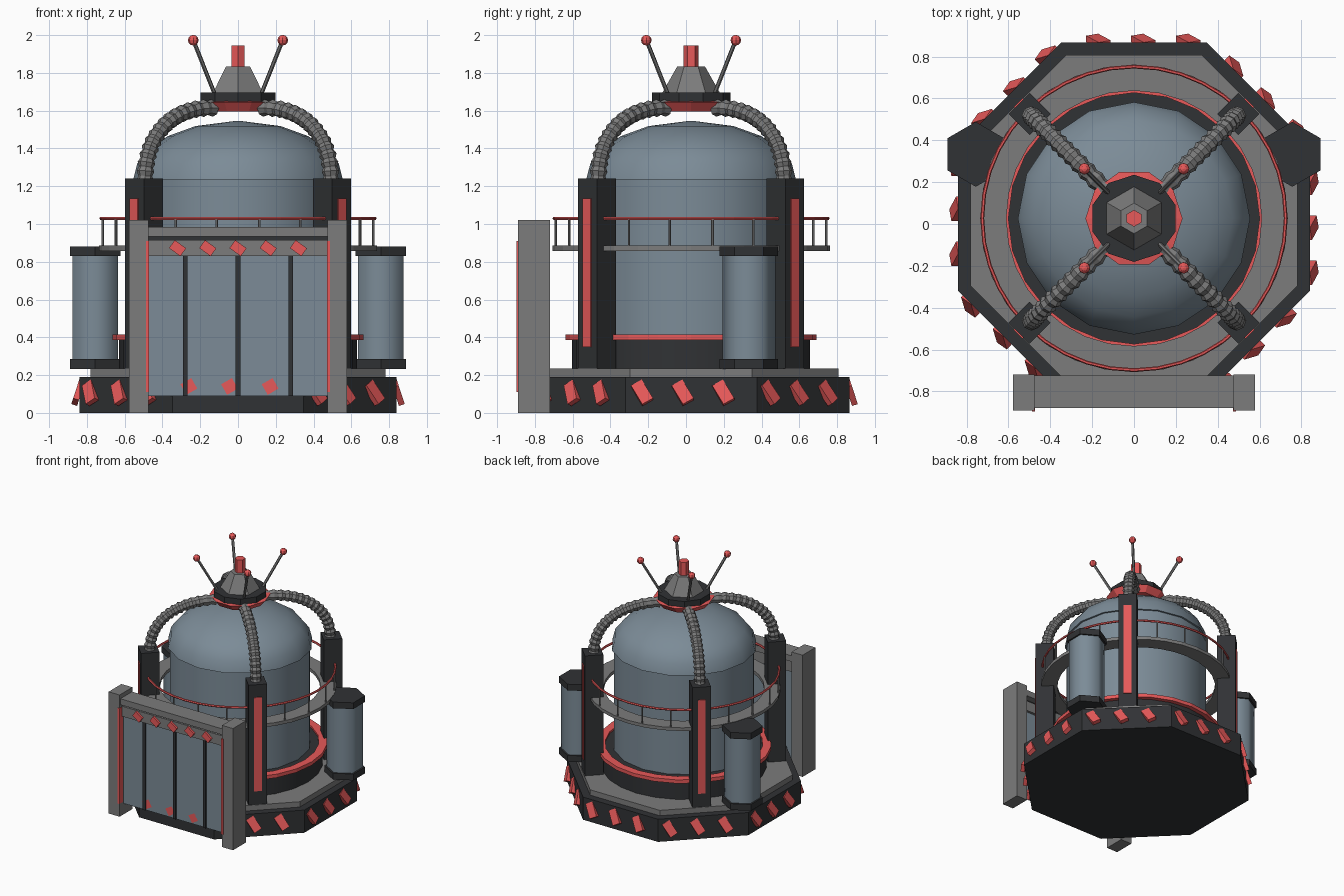
import bpy, bmesh
from math import sin, cos, pi, radians
from mathutils import Vector, Matrix

if "Cube" in bpy.data.objects:
    bpy.data.objects.remove(bpy.data.objects["Cube"])

CY = 0.027  # the round parts are centred slightly behind the origin


def material(name, rgb):
    m = bpy.data.materials.new(name)
    m.diffuse_color = (*rgb, 1)
    m.use_nodes = True
    m.node_tree.nodes["Principled BSDF"].inputs["Base Color"].default_value = m.diffuse_color
    return m


GREY = material("grey", (0.2, 0.2, 0.2))
DARK = material("dark", (0.03, 0.032, 0.035))
RED = material("red", (0.8, 0.1, 0.1))
BLUE = material("blue_grey", (0.2, 0.26, 0.31))


def finish(bm, name, mat, smooth=0):
    bmesh.ops.recalc_face_normals(bm, faces=bm.faces)
    me = bpy.data.meshes.new(name)
    bm.to_mesh(me)
    bm.free()
    ob = bpy.data.objects.new(name, me)
    bpy.context.collection.objects.link(ob)
    me.materials.append(mat)
    if smooth:
        bpy.ops.object.select_all(action='DESELECT')
        ob.select_set(True)
        bpy.context.view_layer.objects.active = ob
        bpy.ops.object.shade_smooth_by_angle(angle=radians(smooth))
    return ob


def lathe(name, profile, sides, mat, rot=0, at=(0, CY), ring=False, smooth=0):
    """Turn an (r, z) profile around a vertical axis; ring closes the profile."""
    bm = bmesh.new()
    loops = []
    for r, z in profile:
        loops.append([bm.verts.new((at[0] + r * cos(radians(rot) + 2 * pi * i / sides),
                                    at[1] + r * sin(radians(rot) + 2 * pi * i / sides), z))
                      for i in range(sides)])
    pairs = list(zip(loops, loops[1:])) + ([(loops[-1], loops[0])] if ring else [])
    for a, b in pairs:
        for i in range(sides):
            j = (i + 1) % sides
            bm.faces.new((a[i], a[j], b[j], b[i]))
    if not ring:
        bm.faces.new(loops[0])
        bm.faces.new(loops[-1])
    return finish(bm, name, mat, smooth)


def ring_profile(r0, r1, z0, z1):
    return [(r0, z0), (r1, z0), (r1, z1), (r0, z1)]


def add_box(bm, x, y, z, m=Matrix()):
    """Box from (min, max) ranges, moved by matrix m."""
    c = Vector(((x[0] + x[1]) / 2, (y[0] + y[1]) / 2, (z[0] + z[1]) / 2))
    s = Matrix.Diagonal((x[1] - x[0], y[1] - y[0], z[1] - z[0], 1))
    bmesh.ops.create_cube(bm, size=1, matrix=m @ Matrix.Translation(c) @ s)


def add_tube(bm, pts, radii, sides, side):
    """Sweep a polygon along pts; side is perpendicular to the path's plane."""
    pts = [Vector(p) for p in pts]
    loops = []
    for k, p in enumerate(pts):
        t = (pts[min(k + 1, len(pts) - 1)] - pts[max(k - 1, 0)]).normalized()
        n = t.cross(side)
        loops.append([bm.verts.new(p + radii[k] * (side * cos(2 * pi * i / sides) + n * sin(2 * pi * i / sides)))
                      for i in range(sides)])
    for a, b in zip(loops, loops[1:]):
        for i in range(sides):
            j = (i + 1) % sides
            bm.faces.new((a[i], a[j], b[j], b[i]))
    bm.faces.new(loops[0])
    bm.faces.new(loops[-1])


def polar(r, a, z):
    return Vector((r * cos(a), CY + r * sin(a), z))


def turn(a):
    return Matrix.Translation((0, CY, 0)) @ Matrix.Rotation(a, 4, 'Z')


DIAGONALS = [pi / 4 + k * pi / 2 for k in range(4)]

# Octagonal base and deck
lathe("base", [(0.909, 0), (0.909, 0.19)], 8, DARK, 22.5)
lathe("deck", [(0.845, 0.19), (0.845, 0.235)], 8, GREY, 22.5)

# Slanted warning plates, three per base side
bm = bmesh.new()
for k in range(8):
    front = k == 6
    tilt = 0.0 if front else radians(-18)
    size = 0.032 if front else 0.06
    for t in (-0.215, 0, 0.215):
        m = (turn(k * pi / 4) @ Matrix.Translation((0.85, t - 0.045, 0.14 if front else 0.108))
             @ Matrix.Rotation(tilt, 4, 'Y') @ Matrix.Rotation(radians(30), 4, 'X'))
        add_box(bm, (-0.02, 0.012), (-0.033, 0.033), (-size, size), m)
finish(bm, "base_warning_plates", RED)

# Tank: plinth, red band, wall and dome
lathe("tank_plinth", [(0.63, 0.235), (0.63, 0.4)], 24, DARK, smooth=30)
lathe("plinth_band", ring_profile(0.6, 0.665, 0.385, 0.415), 24, RED, ring=True)
lathe("tank_wall", [(0.54, 0.4), (0.54, 1.24)], 16, BLUE, 90, smooth=30)
dome = [(0.555 * cos(radians(a)), 1.235 + 0.31 * sin(radians(a))) for a in (0, 16, 32, 48, 66, 88)]
lathe("tank_dome", dome, 16, BLUE, 90, smooth=40)

# Walkway with railing
lathe("walkway", ring_profile(0.61, 0.735, 0.858, 0.885), 32, GREY, ring=True)
lathe("handrail", [(0.725 + 0.009 * cos(a * pi / 3), 1.03 + 0.009 * sin(a * pi / 3)) for a in range(6)],
      40, RED, ring=True)
bm = bmesh.new()
for k in range(20):
    a = 2 * pi * (k + 0.5) / 20
    add_tube(bm, [polar(0.725, a, 0.87), polar(0.725, a, 1.03)], [0.007] * 2, 6, Vector((-sin(a), cos(a), 0)))
finish(bm, "railing_posts", GREY)

# Corner columns with red outer strips
cols, strips = bmesh.new(), bmesh.new()
for a in DIAGONALS:
    add_box(cols, (0.634, 0.776), (-0.071, 0.071), (0.2, 1.24), turn(a))
    add_box(strips, (0.77, 0.783), (-0.03, 0.03), (0.35, 1.135), turn(a))
finish(cols, "corner_columns", DARK)
finish(strips, "column_strips", RED)

# Ribbed hoses arching from the columns to the cap
bm = bmesh.new()
for a in DIAGONALS:
    pts, radii = [], []
    for k in range(31):
        t = pi / 2 * k / 30
        c, s = max(cos(t), 0) ** 0.88, sin(t) ** 0.88
        pts.append(polar(0.19 + 0.505 * c, a, 1.225 + 0.39 * s))
        radii.append(0.037 if k % 2 else 0.047)
    add_tube(bm, pts, radii, 8, Vector((-sin(a), cos(a), 0)))
finish(bm, "ribbed_hoses", GREY)

# Cap: red collar, dark plate, tapered housing, beacon
lathe("cap_collar", [(0.19, 1.595), (0.232, 1.645), (0.2, 1.65)], 10, RED)
lathe("cap_plate", [(0.208, 1.645), (0.208, 1.697)], 10, DARK, 18)
lathe("cap_housing", [(0.155, 1.69), (0.073, 1.835)], 6, GREY, 90)
lathe("beacon", [(0.04, 1.83), (0.04, 1.945)], 6, RED, 90)

# Antennas with ball tips
rods, tips = bmesh.new(), bmesh.new()
for a in DIAGONALS:
    add_tube(rods, [polar(0.17, a, 1.68), polar(0.333, a, 1.97)], [0.011] * 2, 6, Vector((-sin(a), cos(a), 0)))
    bmesh.ops.create_uvsphere(tips, u_segments=8, v_segments=6, radius=0.028,
                              matrix=Matrix.Translation(polar(0.335, a, 1.973)))
finish(rods, "antenna_rods", GREY)
finish(tips, "antenna_tips", RED)

# Side drums
for label, x in (("left", -0.756), ("right", 0.756)):
    at = (x, 0.333)
    lathe(label + "_drum_body", [(0.14, 0.27), (0.14, 0.85)], 6, BLUE, 90, at, smooth=65)
    lathe(label + "_drum_foot", [(0.155, 0.232), (0.155, 0.285)], 6, DARK, 90, at)
    lathe(label + "_drum_lid", [(0.155, 0.83), (0.155, 0.882)], 6, DARK, 90, at)

# Gate: frame, red edges, door panels, seams and warning plates
frame, edges = bmesh.new(), bmesh.new()
for s in (-1, 1):
    add_box(frame, sorted((s * 0.475, s * 0.577)), (-0.89, -0.72), (0, 1.02))
    add_box(edges, (s * 0.48 - 0.008, s * 0.48 + 0.008), (-0.897, -0.85), (0.11, 0.91))
add_box(frame, (-0.48, 0.48), (-0.88, -0.725), (0.935, 0.985))
add_box(frame, (-0.475, 0.475), (-0.86, -0.76), (0.83, 0.915))
finish(frame, "gate_frame", GREY)
finish(edges, "gate_edges", RED)
bm = bmesh.new()
add_box(bm, (-0.475, 0.475), (-0.835, -0.78), (0.09, 0.835))
finish(bm, "gate_door", BLUE)
bm = bmesh.new()
for x in (-0.28, 0, 0.28):
    add_box(bm, (x - 0.012, x + 0.012), (-0.845, -0.77), (0.09, 0.83))
add_box(bm, (-0.475, 0.475), (-0.84, -0.78), (0.91, 0.94))
finish(bm, "gate_seams", DARK)
bm = bmesh.new()
for k in range(5):
    m = Matrix.Translation((-0.32 + 0.16 * k, -0.865, 0.872)) @ Matrix.Rotation(radians(36), 4, 'Y')
    add_box(bm, (-0.037, 0.037), (-0.012, 0.012), (-0.026, 0.026), m)
finish(bm, "gate_warning_plates", RED)
